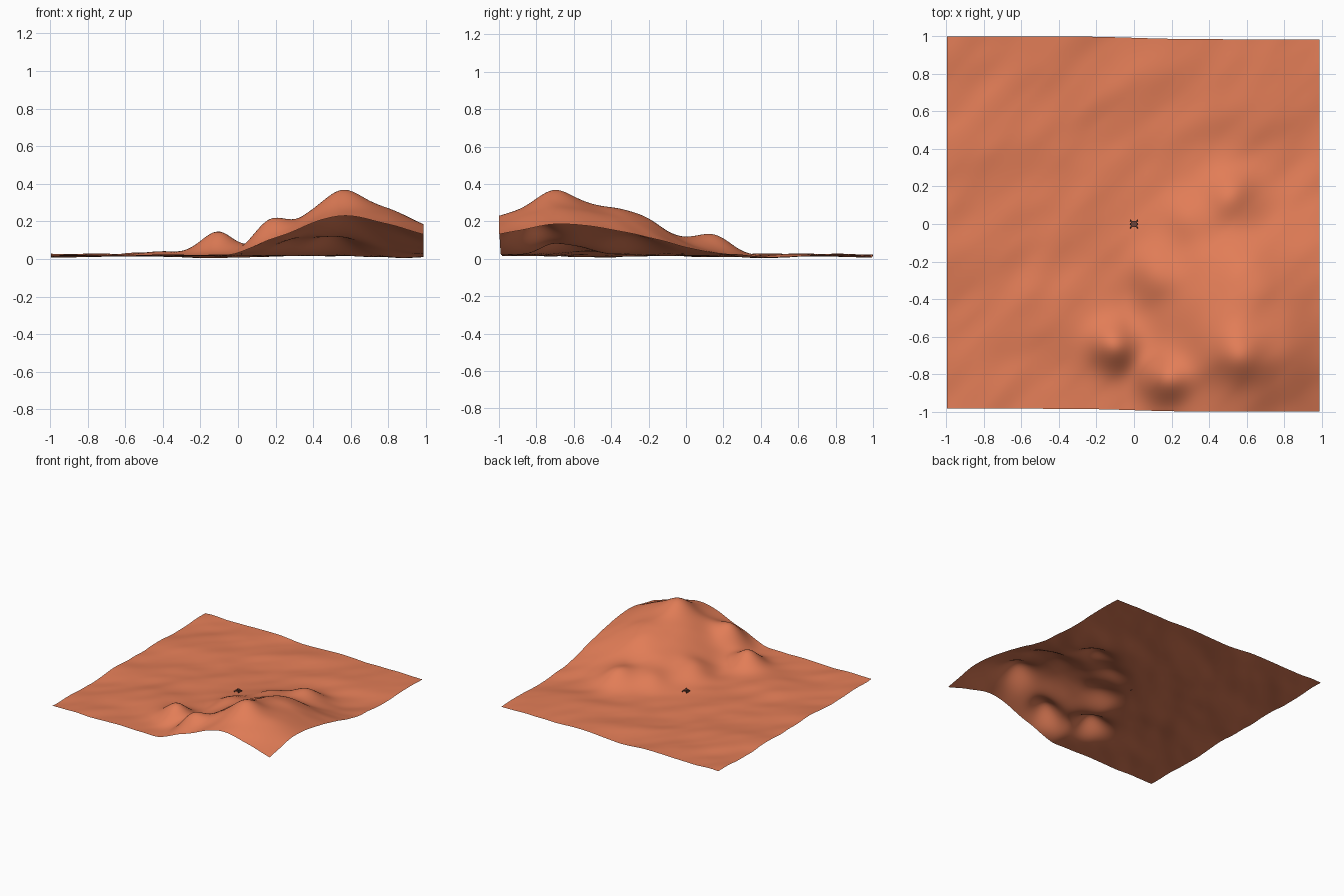
import bpy, bmesh, math
from mathutils import Vector, noise

if "Cube" in bpy.data.objects:
    bpy.data.objects.remove(bpy.data.objects["Cube"])


def material(name, rgb):
    m = bpy.data.materials.new(name)
    m.diffuse_color = (*rgb, 1)
    m.use_nodes = True
    m.node_tree.nodes["Principled BSDF"].inputs["Base Color"].default_value = m.diffuse_color
    return m


SAND = material("red_sand", (0.76, 0.205, 0.095))
DARK = material("dark_brown", (0.16, 0.06, 0.04))


def curve(pts, t):
    """Smooth (Catmull-Rom) curve through (position, value) points."""
    if t <= pts[0][0]:
        return pts[0][1]
    if t >= pts[-1][0]:
        return pts[-1][1]
    i = max(k for k in range(len(pts) - 1) if pts[k][0] <= t)
    slope = lambda k: 0 if k in (0, len(pts) - 1) else (
        (pts[k + 1][1] - pts[k - 1][1]) / (pts[k + 1][0] - pts[k - 1][0]))
    (a, p), (b, q) = pts[i], pts[i + 1]
    s, d = (t - a) / (b - a), b - a
    return ((2*s**3 - 3*s*s + 1) * p + (s**3 - 2*s*s + s) * d * slope(i)
            + (3*s*s - 2*s**3) * q + (s**3 - s*s) * d * slope(i + 1))


# broad hill: profile across x times relative profile along y
HILL_X = [(-0.1, 0), (0, .008), (.2, .08), (.4, .165), (.57, .205), (.8, .18), (1, .115), (1.1, .09)]
HILL_Y = [(-1.1, .85), (-1, 1), (-.7, 1.375), (-.4, 1.2), (-.2, .83), (0, .34), (.2, .06), (.35, 0)]
# smaller mounds: x, y, height, spread
MOUNDS = [(.57, -.70, .072, .09), (.62, -.24, .035, .11), (-.10, -.66, .128, .09),
          (.17, -.83, .108, .085), (.11, -.27, .055, .095), (.29, .04, .04, .085),
          (.52, .165, .085, .10), (-.38, -.48, .025, .15)]


def height(x, y):
    z = curve(HILL_X, x) * curve(HILL_Y, y)
    for mx, my, h, s in MOUNDS:
        z += h * math.exp(-((x - mx)**2 + (y - my)**2) / (2 * s * s))
    # gentle diagonal dunes
    u, v = (x + y) * .7, (x - y) * .7
    z += .018 * noise.noise(Vector((u * 1.6, v * 3.2, 4.1)))
    z += .007 * noise.noise(Vector((u * 4, v * 8, 9.3)))
    return z + .024


# terrain sheet
N = 110
bm = bmesh.new()
bmesh.ops.create_grid(bm, x_segments=N, y_segments=N, size=1)
for v in bm.verts:
    x, y = v.co.x, v.co.y
    v.co = (x * .99 - .004, y * .991 - .008 * math.tanh(4 * x), height(x, y))
for f in bm.faces:
    f.smooth = True
low = min(v.co.z for v in bm.verts) - .004
for v in bm.verts:
    v.co.z -= low
me = bpy.data.meshes.new("terrain")
bm.to_mesh(me)
bm.free()
me.materials.append(SAND)
bpy.context.collection.objects.link(bpy.data.objects.new("terrain", me))
ground = height(0, 0) - low + .002


# tiny six-wheeled vehicle in the middle
def finish(name):
    ob = bpy.context.object
    ob.name = name
    ob.data.materials.append(DARK)


def box(name, loc, size):
    bpy.ops.mesh.primitive_cube_add(size=1, location=loc)
    bpy.context.object.scale = size
    finish(name)


box("vehicle_body", (0, 0, ground + .014), (.022, .034, .008))
box("vehicle_mast", (.006, -.012, ground + .022), (.003, .003, .012))
for side in (-1, 1):
    for y in (-.018, 0, .018):
        bpy.ops.mesh.primitive_cylinder_add(vertices=10, radius=.006, depth=.006,
                                            location=(side * .018, y, ground + .006),
                                            rotation=(0, math.pi / 2, 0))
        finish("vehicle_wheel")
    box("vehicle_side_arm", (side * .013, 0, ground + .010), (.004, .036, .003))
